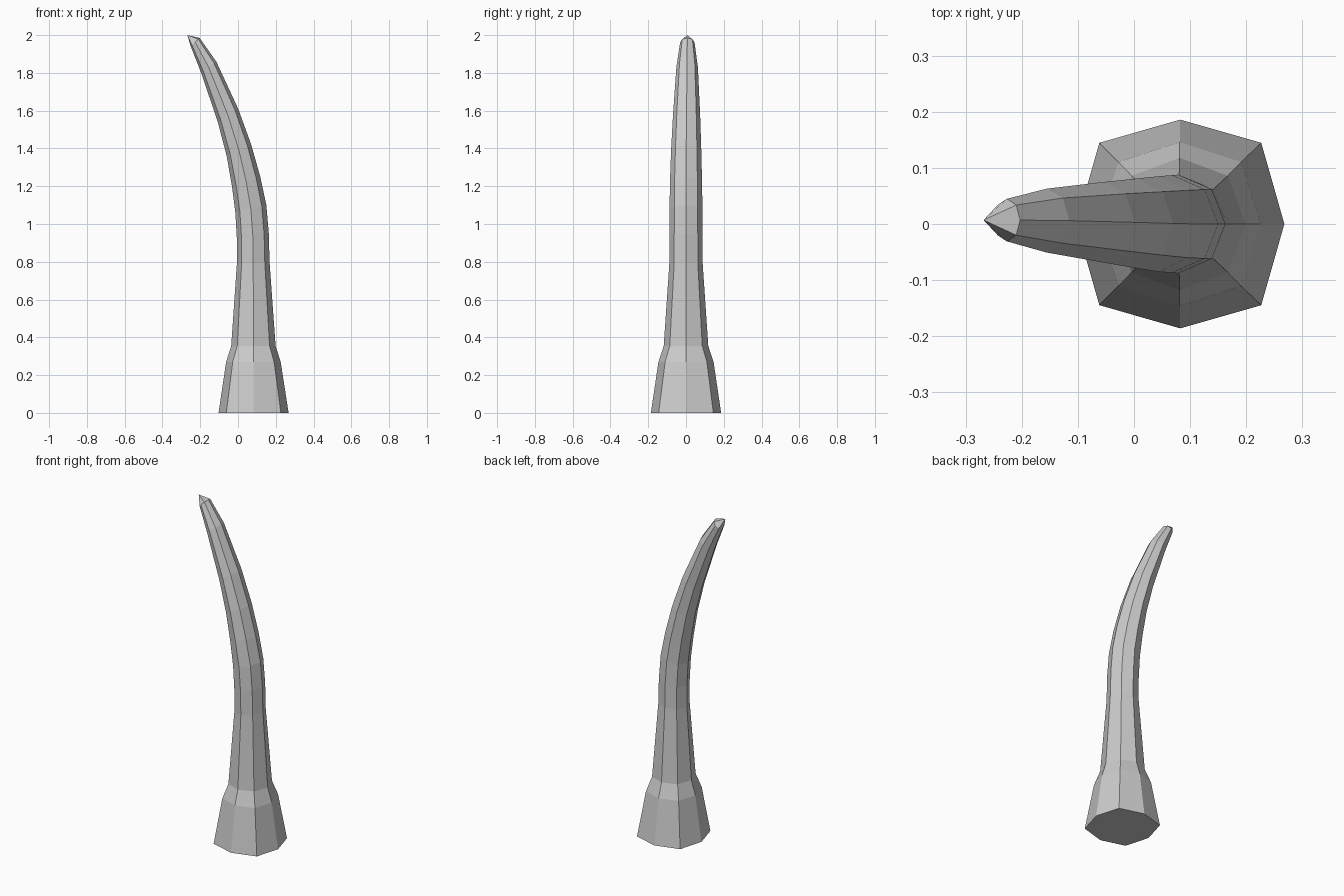
import bpy, bmesh, math

# Each ring: inner edge (x, z), outer edge (x, z), half depth in y, y centre, corner fullness
RINGS = [
    ((-0.103, 0.00), (0.268, 0.00), 0.186, 0.000, 1.10),
    ((-0.063, 0.27), (0.226, 0.27), 0.146, 0.000, 1.07),
    ((-0.036, 0.355), (0.199, 0.355), 0.118, 0.000, 1.03),
    ((-0.006, 0.79), (0.167, 0.80), 0.088, 0.000, 1.0),
    ((-0.006, 0.92), (0.163, 0.95), 0.088, 0.000, 1.0),
    ((-0.014, 1.06), (0.150, 1.10), 0.087, 0.000, 1.0),
    ((-0.032, 1.20), (0.118, 1.25), 0.085, 0.000, 1.0),
    ((-0.060, 1.36), (0.070, 1.42), 0.080, 0.001, 1.0),
    ((-0.107, 1.54), (0.001, 1.61), 0.072, 0.003, 1.0),
    ((-0.195, 1.80), (-0.115, 1.86), 0.057, 0.006, 1.0),
    ((-0.250, 1.94), (-0.203, 1.985), 0.038, 0.007, 1.0),
]
SIDES = 8

bm = bmesh.new()
loops = []
for (xa, za), (xb, zb), ry, yc, full in RINGS:
    ring = []
    for i in range(SIDES):
        a = math.tau * i / SIDES
        k = full if i % 2 else 1.0
        u, v = k * math.cos(a), k * math.sin(a)
        ring.append(bm.verts.new(((xa + xb) / 2 + u * (xb - xa) / 2, yc + v * ry,
                                  (za + zb) / 2 + u * (zb - za) / 2)))
    loops.append(ring)

# Octagonal walls
for lo, hi in zip(loops, loops[1:]):
    for i in range(SIDES):
        j = (i + 1) % SIDES
        bm.faces.new((lo[i], lo[j], hi[j], hi[i]))

# Each end is closed by four quads meeting at one point
def cap(ring, point):
    c = bm.verts.new(point)
    for i in range(0, SIDES, 2):
        bm.faces.new((c, ring[i - 1], ring[i], ring[i + 1]))

cap(loops[0], (0.083, 0, 0.0))
cap(loops[-1], (-0.268, 0.007, 2.0))

bmesh.ops.recalc_face_normals(bm, faces=bm.faces)
mesh = bpy.data.meshes.new("curved_horn")
bm.to_mesh(mesh)
bm.free()
bpy.context.collection.objects.link(bpy.data.objects.new("curved_horn", mesh))
